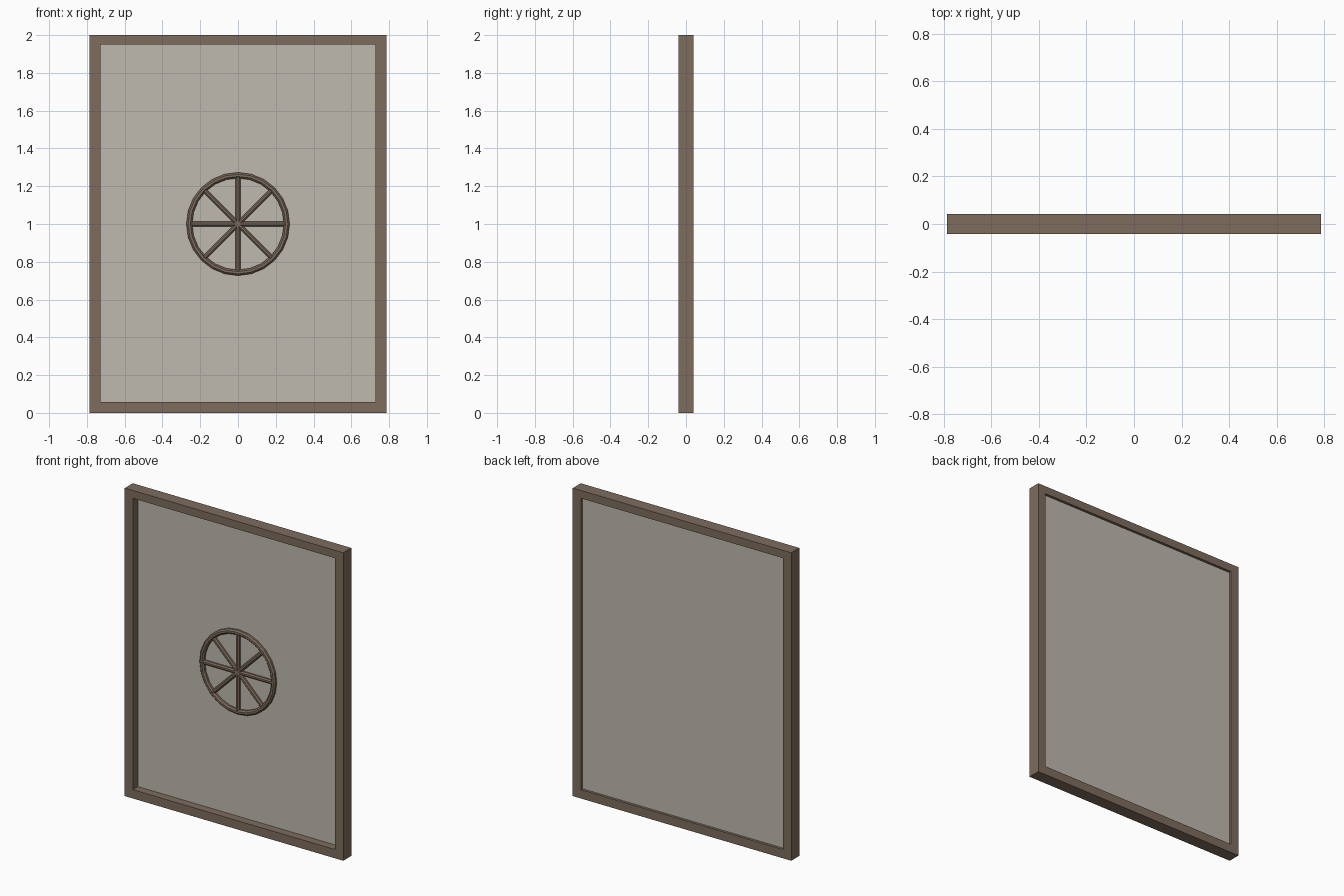
import bpy, bmesh, math
from mathutils import Matrix, Vector

if "Cube" in bpy.data.objects:
    bpy.data.objects.remove(bpy.data.objects["Cube"])


def material(name, rgb):
    m = bpy.data.materials.new(name)
    m.diffuse_color = (*rgb, 1)
    m.use_nodes = True
    m.node_tree.nodes["Principled BSDF"].inputs["Base Color"].default_value = m.diffuse_color
    return m


def make_object(name, bm, mat):
    bmesh.ops.recalc_face_normals(bm, faces=bm.faces)
    mesh = bpy.data.meshes.new(name)
    bm.to_mesh(mesh)
    bm.free()
    mesh.materials.append(mat)
    ob = bpy.data.objects.new(name, mesh)
    bpy.context.collection.objects.link(ob)
    return ob


def rect(x, z0, z1, y):
    return [(-x, y, z0), (x, y, z0), (x, y, z1), (-x, y, z1)]


wood = material("wood", (0.21, 0.15, 0.11))
pane = material("pane", (0.52, 0.49, 0.43))

W, D = 0.785, 0.041              # half width and half depth
IN_X, IN_Z0, IN_Z1 = 0.727, 0.057, 1.949

# Outer frame: mitred rectangular ring
bm = bmesh.new()
loops = [[bm.verts.new(p) for p in r] for r in (
    rect(W, 0, 2, -D), rect(W, 0, 2, D),
    rect(IN_X, IN_Z0, IN_Z1, D), rect(IN_X, IN_Z0, IN_Z1, -D))]
for i in range(4):
    a, b = loops[i], loops[(i + 1) % 4]
    for j in range(4):
        k = (j + 1) % 4
        bm.faces.new((a[j], a[k], b[k], b[j]))
make_object("frame", bm, wood)

# Thin panel, set nearer the back of the frame
bm = bmesh.new()
P0, P1 = 0.012, 0.024
bmesh.ops.create_cube(bm, size=1, matrix=Matrix.Translation(
    (0, (P0 + P1) / 2, (IN_Z0 + IN_Z1) / 2)) @ Matrix.Diagonal(
    (2 * IN_X, P1 - P0, IN_Z1 - IN_Z0, 1)))
make_object("panel", bm, pane)

# Round rim of the wheel ornament
CENTRE = Vector((0, 0.002, 1.0))
MAJOR, MINOR, SEG, SIDES = 0.258, 0.0165, 24, 8
bm = bmesh.new()
rings = []
for i in range(SEG):
    a = math.tau * i / SEG
    ring = []
    for j in range(SIDES):
        b = math.tau * (j + 0.5) / SIDES
        r = MAJOR + MINOR * math.cos(b)
        ring.append(bm.verts.new(CENTRE + Vector(
            (r * math.cos(a), MINOR * math.sin(b), r * math.sin(a)))))
    rings.append(ring)
for i in range(SEG):
    a, b = rings[i], rings[(i + 1) % SEG]
    for j in range(SIDES):
        k = (j + 1) % SIDES
        bm.faces.new((a[j], a[k], b[k], b[j]))
make_object("wheel_rim", bm, wood)

# Four crossing bars form eight spokes
for i in range(4):
    bm = bmesh.new()
    bmesh.ops.create_cone(
        bm, cap_ends=True, segments=8, radius1=0.014, radius2=0.014, depth=2 * MAJOR,
        matrix=Matrix.Translation(CENTRE) @ Matrix.Rotation(math.pi / 4 * i, 4, 'Y')
        @ Matrix.Rotation(math.pi / 8, 4, 'Z'))
    make_object(f"spoke_bar_{i + 1}", bm, wood)
